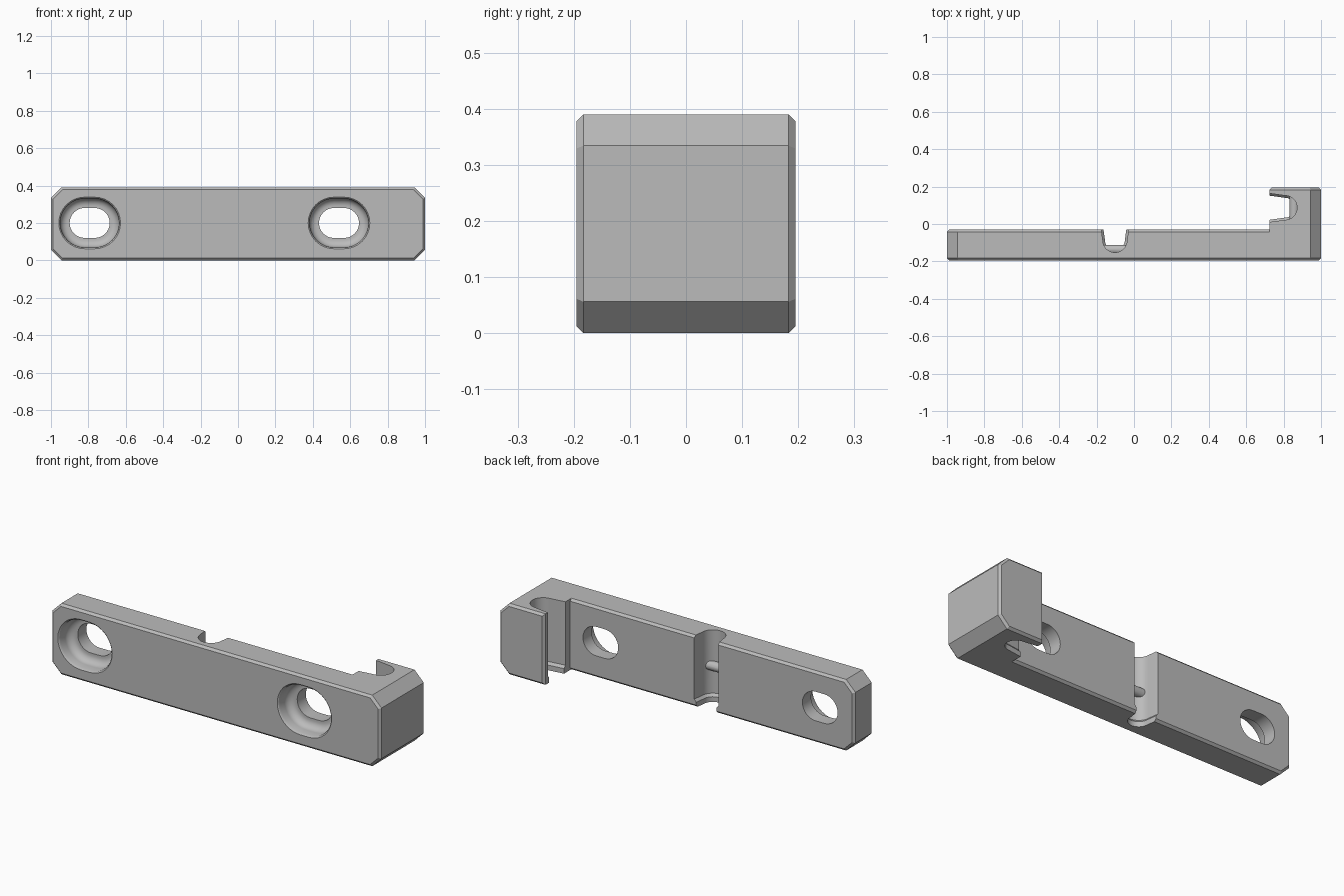
import bpy, bmesh, math

if "Cube" in bpy.data.objects:
    bpy.data.objects.remove(bpy.data.objects["Cube"], do_unlink=True)

H = 0.39          # bar height
CORNER = 0.056    # large corner cut
EDGE = 0.012      # small edge chamfer

grey = bpy.data.materials.new("plain grey")
grey.use_nodes = True
grey.diffuse_color = (0.5, 0.5, 0.5, 1)
grey.node_tree.nodes["Principled BSDF"].inputs["Base Color"].default_value = (0.5, 0.5, 0.5, 1)


def loft(name, rings, bevel_y=()):
    """Skin a stack of equal rings, cap both ends, chamfer the caps at the given y."""
    bm = bmesh.new()
    loops = [[bm.verts.new(p) for p in ring] for ring in rings]
    n = len(loops[0])
    for a, b in zip(loops, loops[1:]):
        for i in range(n):
            bm.faces.new((a[i], a[(i + 1) % n], b[(i + 1) % n], b[i]))
    bm.faces.new(loops[0])
    bm.faces.new(loops[-1])
    for y in bevel_y:
        edges = [e for e in bm.edges if all(abs(v.co.y - y) < 1e-5 for v in e.verts)]
        bmesh.ops.bevel(bm, geom=edges, offset=EDGE, segments=1, affect='EDGES')
    bmesh.ops.recalc_face_normals(bm, faces=bm.faces)
    mesh = bpy.data.meshes.new(name)
    bm.to_mesh(mesh)
    bm.free()
    mesh.materials.append(grey)
    ob = bpy.data.objects.new(name, mesh)
    bpy.context.collection.objects.link(ob)
    return ob


def combine(target, tool, operation):
    mod = target.modifiers.new(tool.name, 'BOOLEAN')
    mod.object, mod.operation, mod.solver = tool, operation, 'EXACT'
    bpy.context.view_layer.objects.active = target
    bpy.ops.object.modifier_apply(modifier=mod.name)
    bpy.data.objects.remove(tool, do_unlink=True)


def prism(name, outline, y0, y1, bevel_y):
    return loft(name, [[(x, y, z) for x, z in outline] for y in (y0, y1)], bevel_y)


# Long bar with cut corners, and the hook block standing at its left end
right_half = [(1 - CORNER, 0), (1, CORNER), (1, H - CORNER), (1 - CORNER, H)]
left_half = [(-x, z) for x, z in reversed(right_half)]
body = prism("mounting_bar", right_half + left_half, -0.195, -0.03, (-0.195, -0.03))
hook = prism("hook_block", right_half + [(0.725, H), (0.725, 0)], -0.03 - EDGE, 0.195, (0.195,))
combine(body, hook, 'UNION')


# Round-bottomed channels with a narrower lip at the lower end
def channel_outline(inset):
    r = 0.065 - inset
    arc = [(r * math.cos(a), 0.057 + r * math.sin(a))
           for a in (math.pi * i / 24 for i in range(25))]
    return [(0.08 - inset, -0.05)] + arc + [(inset - 0.08, -0.05)]


def cut_channel(name, place):
    levels = [(-0.1, EDGE), (0.028, EDGE), (0.042, 0), (0.5, 0)]
    cutter = loft(name, [[(*place(u, d), z) for u, d in channel_outline(inset)]
                         for z, inset in levels])
    combine(body, cutter, 'DIFFERENCE')
    # Rounded rib across the channel floor
    ring = [2 * math.pi * i / 24 for i in range(24)]
    rib = loft(name + "_rib", [[(*place(u, 0.106 + 0.025 * math.cos(a)), H / 2 + 0.025 * math.sin(a))
                                for a in ring] for u in (-0.07, 0.07)])
    combine(body, rib, 'UNION')


cut_channel("bar_channel", lambda u, d: (-0.102 + u, -0.03 - d))
cut_channel("hook_channel", lambda u, d: (0.75 + d, 0.087 + u))


# Slotted screw holes with a rounded recess on the front
def slot_ring(cx, y, r):
    pts = []
    for side, start in ((1, -math.pi / 2), (-1, math.pi / 2)):
        for i in range(17):
            a = start + math.pi * i / 16
            pts.append((cx + side * 0.027 + r * math.cos(a), y, 0.2 + r * math.sin(a)))
    return pts


fillet = [(0.05 + 0.04 * math.sin(a), 0.09 + 0.04 * math.cos(a))
          for a in (math.pi / 2 * i / 8 for i in range(9))]
profile = [(-0.02, 0.138), (0, 0.138), (0.004, 0.133), (0.012, 0.13)] + fillet + [(0.09, 0.08), (0.3, 0.08)]
for cx in (-0.793, 0.54):
    combine(body, loft("screw_slot", [slot_ring(cx, -0.195 + d, r) for d, r in profile]), 'DIFFERENCE')

# Merge flat regions and smooth the curved ones
bm = bmesh.new()
bm.from_mesh(body.data)
bmesh.ops.remove_doubles(bm, verts=bm.verts, dist=1e-5)
bmesh.ops.dissolve_limit(bm, angle_limit=math.radians(0.5), verts=bm.verts, edges=bm.edges)
bm.to_mesh(body.data)
bm.free()
bpy.ops.object.select_all(action='DESELECT')
body.select_set(True)
bpy.context.view_layer.objects.active = body
bpy.ops.object.shade_smooth_by_angle(angle=math.radians(30))
